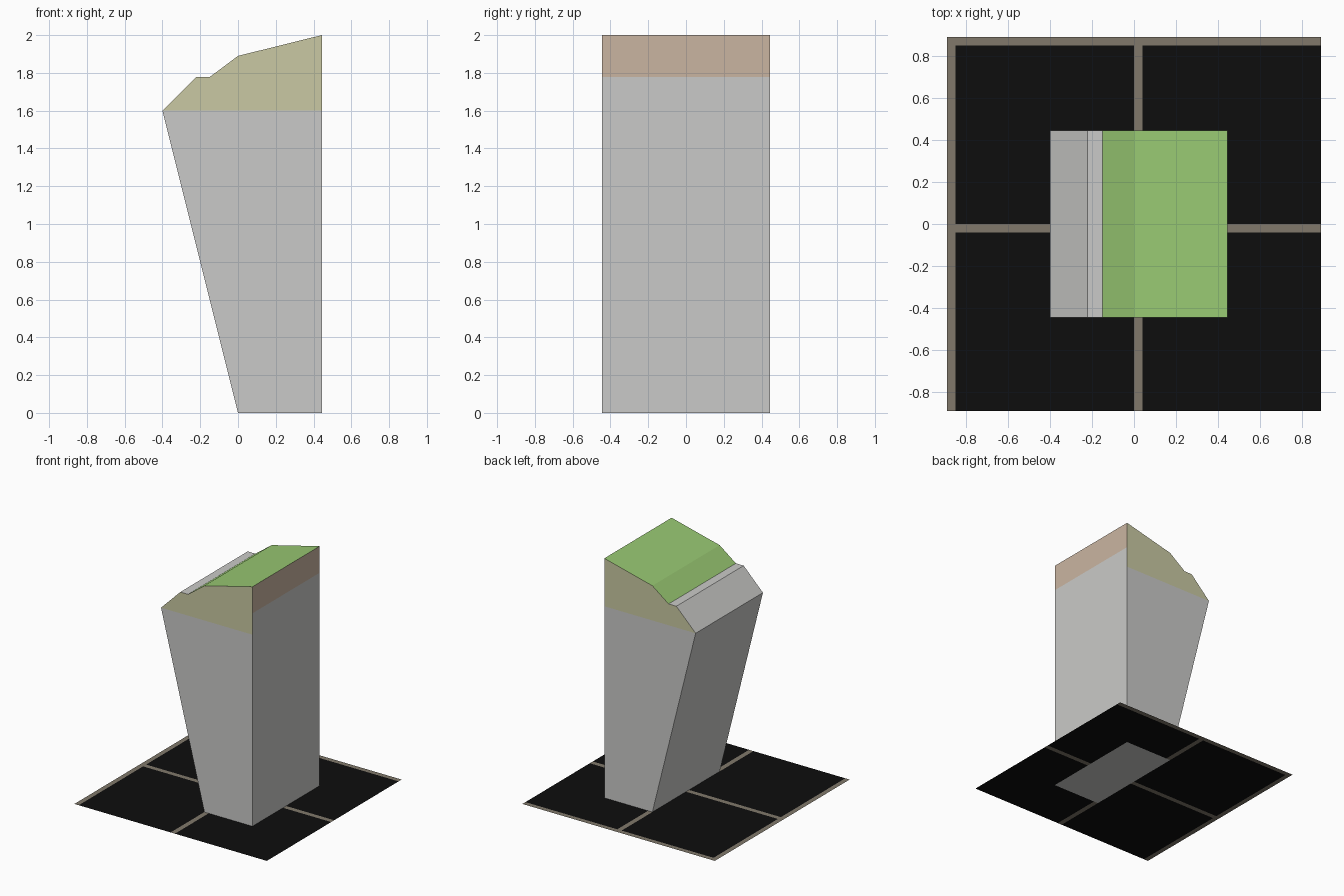
import bpy, bmesh

if "Cube" in bpy.data.objects:
    bpy.data.objects.remove(bpy.data.objects["Cube"])


def lin(v):
    v /= 255
    return v / 12.92 if v <= 0.04045 else ((v + 0.055) / 1.055) ** 2.4


def material(name, r, g, b):
    m = bpy.data.materials.new(name)
    m.diffuse_color = (lin(r), lin(g), lin(b), 1)
    m.use_nodes = True
    m.node_tree.nodes["Principled BSDF"].inputs["Base Color"].default_value = m.diffuse_color
    return m


def make_object(name, bm, mats):
    mesh = bpy.data.meshes.new(name)
    bm.to_mesh(mesh)
    bm.free()
    for m in mats:
        mesh.materials.append(m)
    obj = bpy.data.objects.new(name, mesh)
    bpy.context.collection.objects.link(obj)
    return obj


grey = material("wall_grey", 202, 202, 200)
olive = material("pale_olive", 202, 201, 163)
tan = material("pale_tan", 202, 181, 161)
green = material("roof_green", 152, 200, 114)
black = material("tile_black", 13, 13, 13)
grout = material("grout_brown", 129, 121, 107)

H = 0.444   # half width of the block
F = 0.889   # half width of the floor

# Leaning block: profile extruded along y
profile = [(0, 0), (H, 0), (H, 1.6), (H, 1.778), (H, 2), (0, 1.89),
           (-0.15, 1.778), (-0.222, 1.778), (-0.4, 1.6)]
bm = bmesh.new()
front = [bm.verts.new((x, -H, z)) for x, z in profile]
back = [bm.verts.new((x, H, z)) for x, z in profile]
n = len(profile)
for i in range(n):
    j = (i + 1) % n
    bm.faces.new((front[i], back[i], back[j], front[j]))
for ring in (front, back):
    bm.faces.new([ring[i] for i in (0, 1, 2, 8)])   # lower wall
    bm.faces.new(ring[2:])                          # upper band
bmesh.ops.recalc_face_normals(bm, faces=bm.faces[:])
bm.normal_update()
for f in bm.faces:
    c, d = f.calc_center_median(), f.normal
    if abs(d.y) > 0.5 and c.z > 1.6:
        f.material_index = 1
    elif d.x > 0.9 and c.z > 1.778:
        f.material_index = 2
    elif d.z > 0.1 and c.x > -0.15:
        f.material_index = 3
make_object("leaning_block", bm, [grey, olive, tan, green])

# Tiled floor sheet, open under the block
xs = [-F, -F + 0.04, 0, 0.04, H, F]
ys = [-F, -H, -0.04, 0, H, F - 0.04, F]
bm = bmesh.new()
grid = [[bm.verts.new((x, y, 0)) for y in ys] for x in xs]
for i in range(len(xs) - 1):
    for j in range(len(ys) - 1):
        cx, cy = (xs[i] + xs[i + 1]) / 2, (ys[j] + ys[j + 1]) / 2
        if 0 < cx < H and abs(cy) < H:
            continue
        f = bm.faces.new((grid[i][j], grid[i + 1][j],
                          grid[i + 1][j + 1], grid[i][j + 1]))
        # grout runs along the left and back edge of each tile
        f.material_index = int(i in (0, 2) or j in (2, 5))
make_object("tiled_floor", bm, [black, grout])
